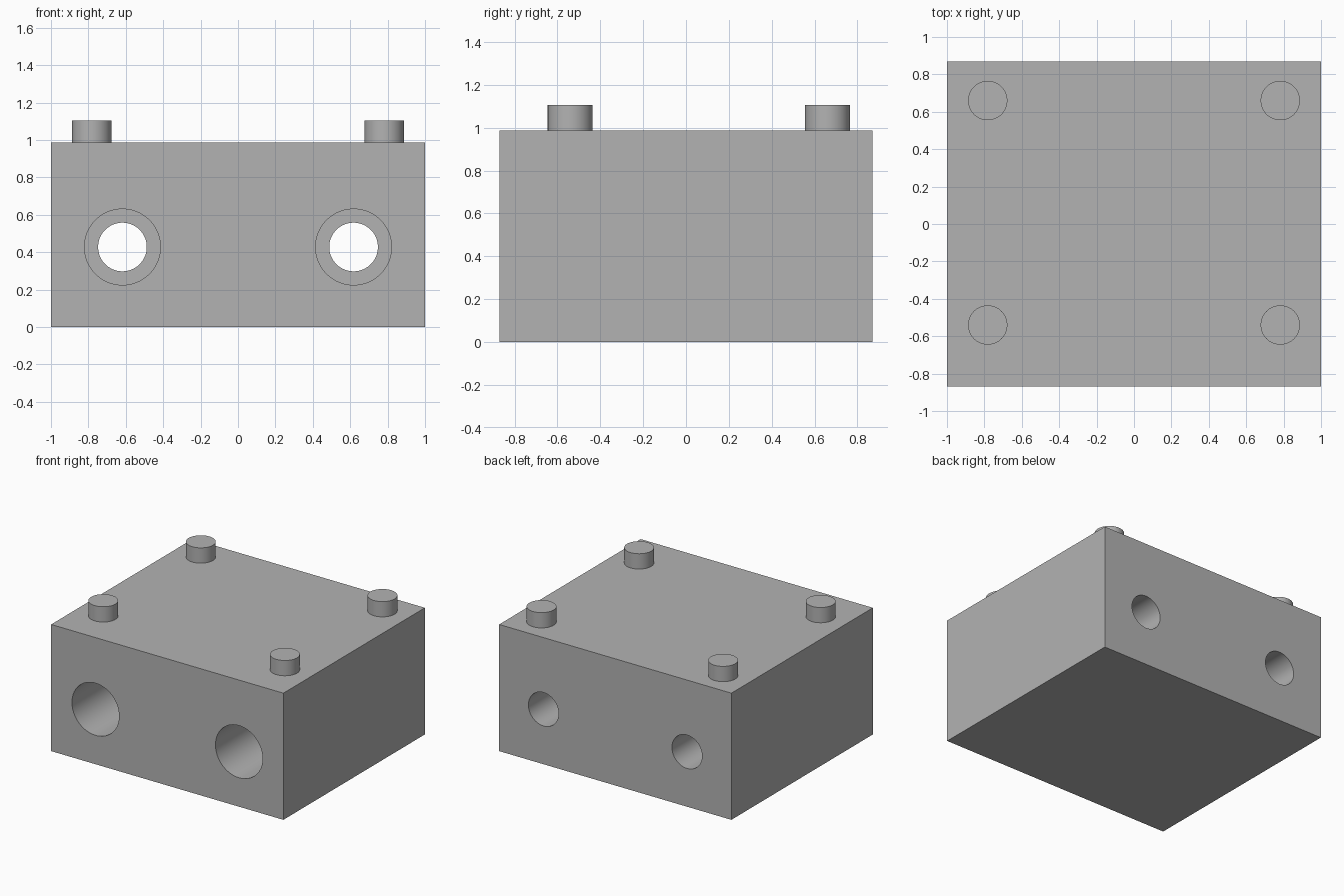
import bpy, math

cube = bpy.data.objects.get("Cube")
if cube:
    bpy.data.objects.remove(cube, do_unlink=True)

WIDTH, DEPTH, HEIGHT = 2.0, 1.74, 0.986
BORE_X, BORE_Z = 0.618, 0.428
STEP_Y = 0.2          # where the wide bore ends and the narrow one goes on

grey = bpy.data.materials.new("plain grey")
grey.use_nodes = True
colour = (0.45, 0.45, 0.45, 1)
grey.diffuse_color = colour
grey.node_tree.nodes["Principled BSDF"].inputs["Base Color"].default_value = colour


def cylinder(name, radius, start, end, axis):
    """Cylinder between two points lying along the y or z axis."""
    middle = [(a + b) / 2 for a, b in zip(start, end)]
    turn = (math.pi / 2, 0, 0) if axis == "y" else (0, 0, 0)
    bpy.ops.mesh.primitive_cylinder_add(vertices=96, radius=radius,
                                        depth=math.dist(start, end),
                                        location=middle, rotation=turn)
    obj = bpy.context.object
    obj.name = name
    obj.data.materials.append(grey)
    return obj


def smooth(obj):
    bpy.ops.object.select_all(action="DESELECT")
    obj.select_set(True)
    bpy.context.view_layer.objects.active = obj
    bpy.ops.object.shade_smooth_by_angle(angle=math.radians(30))


# Solid block
bpy.ops.mesh.primitive_cube_add(size=1, location=(0, 0, HEIGHT / 2))
block = bpy.context.object
block.name = "block"
block.scale = (WIDTH, DEPTH, HEIGHT)
bpy.ops.object.transform_apply(location=True, rotation=False, scale=True)
block.data.materials.append(grey)

# Two stepped bores, wide at the front and narrow at the back
for x in (-BORE_X, BORE_X):
    for name, radius, y0, y1 in (("wide_bore_cutter", 0.203, -1, STEP_Y),
                                 ("narrow_bore_cutter", 0.13, -1, 1)):
        cutter = cylinder(name, radius, (x, y0, BORE_Z), (x, y1, BORE_Z), "y")
        cutter.hide_render = True
        cut = block.modifiers.new(name, "BOOLEAN")
        cut.operation = "DIFFERENCE"
        cut.solver = "EXACT"
        cut.object = cutter
        bpy.context.view_layer.objects.active = block
        bpy.ops.object.modifier_apply(modifier=cut.name)
        bpy.data.objects.remove(cutter, do_unlink=True)
smooth(block)

# Four round pegs on top
for side, x in (("right", -0.782), ("left", 0.782)):
    for end, y in (("front", -0.54), ("back", 0.66)):
        peg = cylinder(f"{end}_{side}_peg", 0.105,
                       (x, y, HEIGHT - 0.01), (x, y, 1.105), "z")
        smooth(peg)
